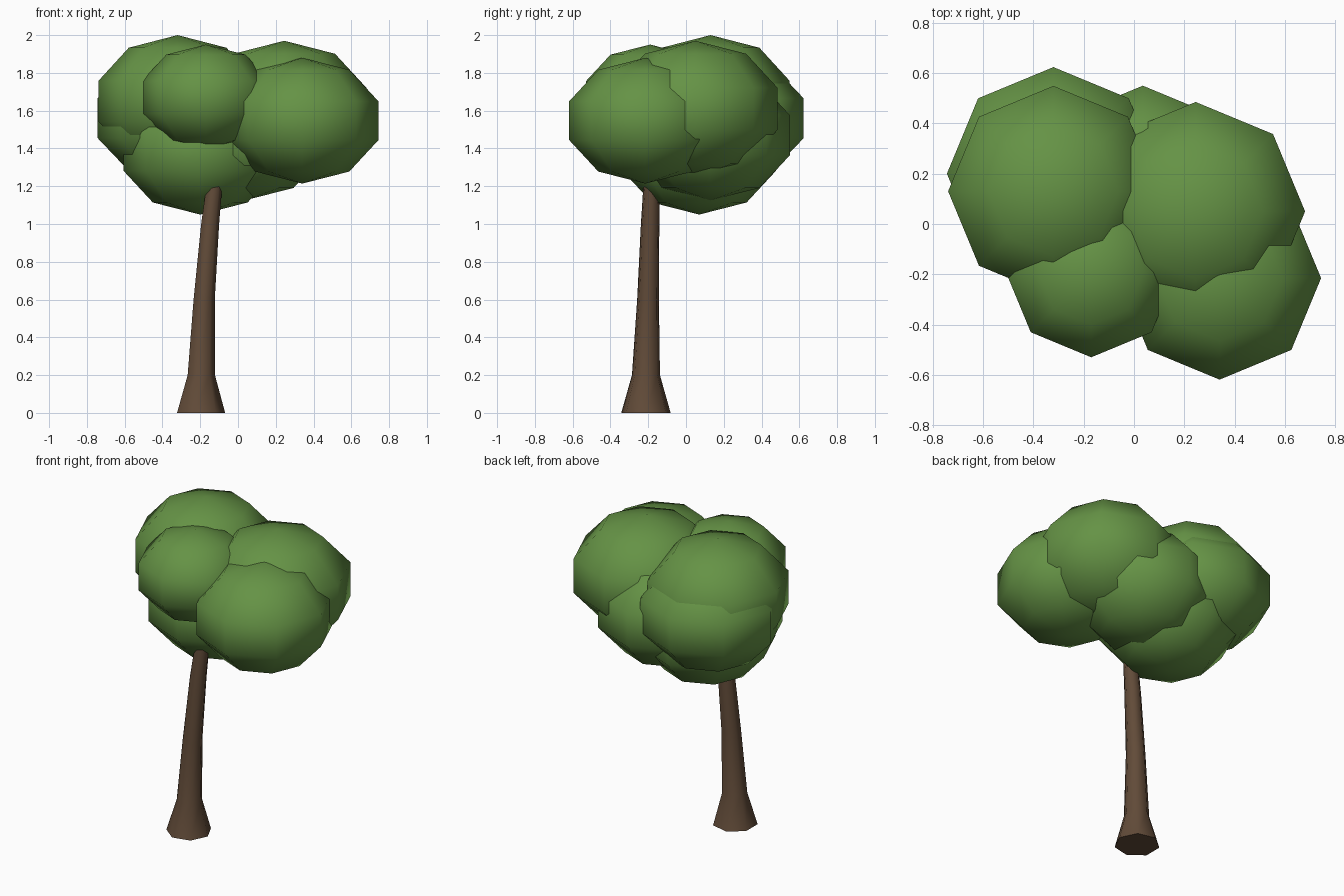
import bpy, bmesh, math

if "Cube" in bpy.data.objects:
    bpy.data.objects.remove(bpy.data.objects["Cube"])


def material(name, rgb):
    m = bpy.data.materials.new(name)
    m.diffuse_color = (*rgb, 1)
    m.use_nodes = True
    m.node_tree.nodes["Principled BSDF"].inputs["Base Color"].default_value = m.diffuse_color
    return m


def finish(bm, name, mat, angle):
    bmesh.ops.recalc_face_normals(bm, faces=bm.faces)
    me = bpy.data.meshes.new(name)
    bm.to_mesh(me)
    bm.free()
    me.materials.append(mat)
    ob = bpy.data.objects.new(name, me)
    bpy.context.collection.objects.link(ob)
    bpy.ops.object.select_all(action='DESELECT')
    ob.select_set(True)
    bpy.context.view_layer.objects.active = ob
    bpy.ops.object.shade_smooth_by_angle(angle=math.radians(angle))
    return ob


leaf_green = material("leaf_green", (0.13, 0.29, 0.06))
bark_brown = material("bark_brown", (0.12, 0.07, 0.04))

# Leaf clumps: flattened 8 x 5 spheres (x, y, z, radius, half height)
clumps = {
    "leaf_clump_left_top": (-0.32, 0.13, 1.65, 0.44, 0.35),
    "leaf_clump_left_back": (-0.32, 0.20, 1.56, 0.445, 0.34),
    "leaf_clump_right_top": (0.245, 0.05, 1.61, 0.457, 0.36),
    "leaf_clump_right_front": (0.34, -0.215, 1.547, 0.424, 0.333),
    "leaf_clump_left_front": (-0.17, -0.19, 1.67, 0.357, 0.28),
    "leaf_clump_bottom": (-0.20, 0.07, 1.385, 0.427, 0.335),
    "leaf_clump_back": (0.035, 0.13, 1.47, 0.441, 0.345),
}
for name, (x, y, z, r, h) in clumps.items():
    bm = bmesh.new()
    bmesh.ops.create_uvsphere(bm, u_segments=8, v_segments=5, radius=1)
    for v in bm.verts:
        v.co = (x + v.co.x * r, y + v.co.y * r, z + v.co.z * h)
    finish(bm, name, leaf_green, 80)

# Trunk: leaning seven-sided tube with a flared foot (x, y, z, radius)
trunk_rings = [
    (-0.202, -0.212, 0.0, 0.134),
    (-0.198, -0.212, 0.2, 0.076),
    (-0.182, -0.201, 0.6, 0.059),
    (-0.150, -0.190, 1.0, 0.050),
    (-0.131, -0.184, 1.17, 0.045),
    (-0.118, -0.180, 1.3, 0.042),
]
bm = bmesh.new()
rings = []
for x, y, z, r in trunk_rings:
    rings.append([bm.verts.new((x + r * math.cos(k * math.tau / 7),
                                y + r * math.sin(k * math.tau / 7), z))
                  for k in range(7)])
for lo, hi in zip(rings, rings[1:]):
    for k in range(7):
        j = (k + 1) % 7
        bm.faces.new((lo[k], lo[j], hi[j], hi[k]))
bm.faces.new(rings[0][::-1])
bm.faces.new(rings[-1])
finish(bm, "trunk", bark_brown, 60)
